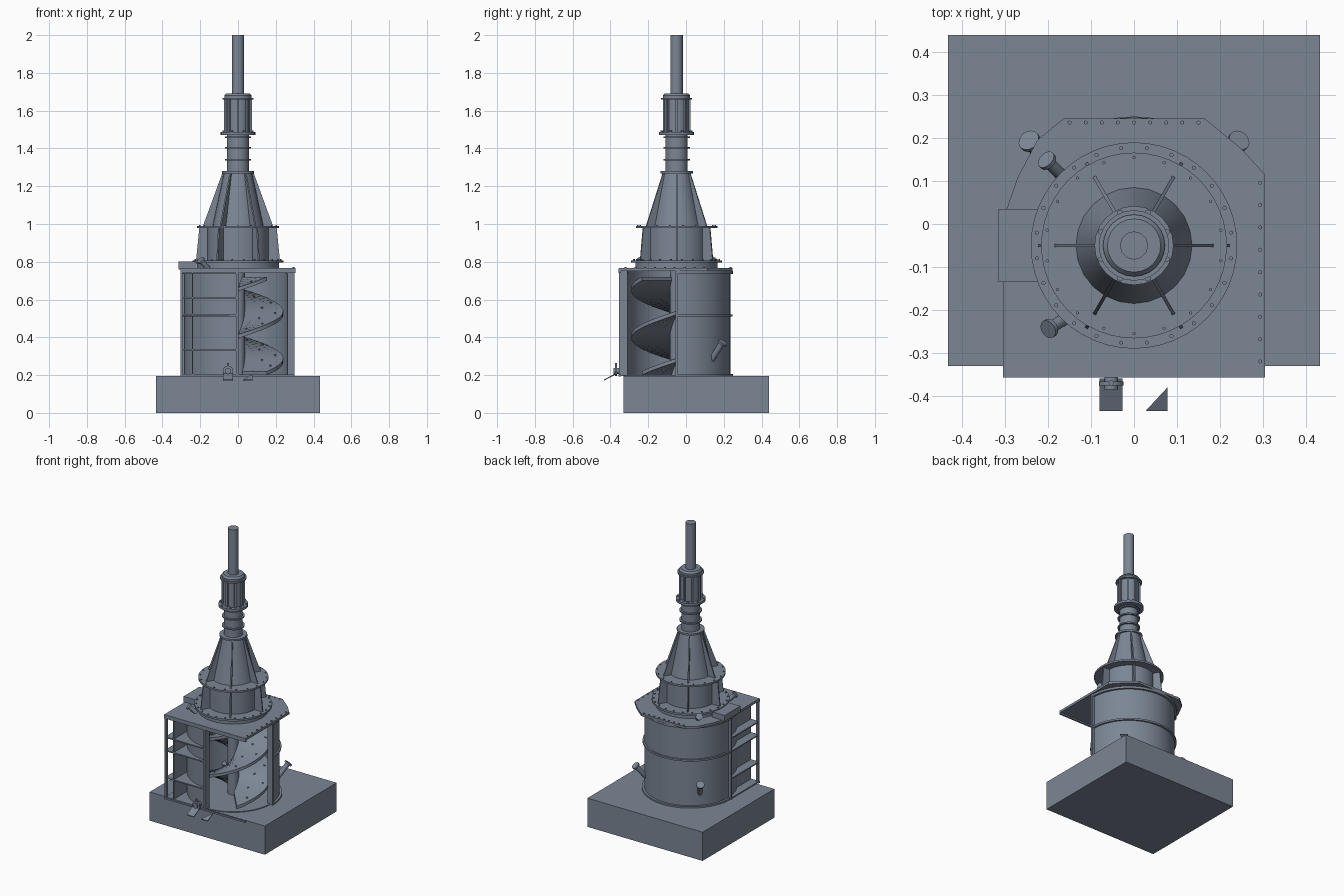
import bpy, bmesh, math
from mathutils import Vector, Matrix

cube = bpy.data.objects.get("Cube")
if cube:
    bpy.data.objects.remove(cube)

steel = bpy.data.materials.new("blue_grey_steel")
steel.use_nodes = True
colour = (0.2, 0.24, 0.3, 1)
steel.diffuse_color = colour
steel.node_tree.nodes["Principled BSDF"].inputs["Base Color"].default_value = colour

CY = -0.05  # y of the machine axis
TAU = math.tau


def finish(name, bm, smooth=True):
    bmesh.ops.recalc_face_normals(bm, faces=bm.faces)
    mesh = bpy.data.meshes.new(name)
    bm.to_mesh(mesh)
    bm.free()
    mesh.materials.append(steel)
    ob = bpy.data.objects.new(name, mesh)
    bpy.context.collection.objects.link(ob)
    if smooth:
        bpy.ops.object.select_all(action="DESELECT")
        ob.select_set(True)
        bpy.context.view_layer.objects.active = ob
        bpy.ops.object.shade_smooth_by_angle(angle=math.radians(35))
    return ob


def add_box(bm, lo, hi):
    lo, hi = Vector(lo), Vector(hi)
    mat = Matrix.Translation((lo + hi) / 2) @ Matrix.Diagonal((*(hi - lo), 1))
    bmesh.ops.create_cube(bm, size=1, matrix=mat)


def box(name, lo, hi):
    bm = bmesh.new()
    add_box(bm, lo, hi)
    return finish(name, bm, False)


def add_rod(bm, a, b, r1, r2=None, n=16):
    a, b = Vector(a), Vector(b)
    rot = (b - a).to_track_quat("Z", "Y").to_matrix().to_4x4()
    bmesh.ops.create_cone(bm, cap_ends=True, segments=n, radius1=r1, radius2=r2 or r1,
                          depth=(b - a).length, matrix=Matrix.Translation((a + b) / 2) @ rot)


def add_prism(bm, pts, shift):
    """Extrude a flat outline along a vector."""
    face = bm.faces.new([bm.verts.new(p) for p in pts])
    new = bmesh.ops.extrude_face_region(bm, geom=[face], use_keep_orig=True)["geom"]
    bmesh.ops.translate(bm, vec=shift, verts=[v for v in new if isinstance(v, bmesh.types.BMVert)])


def lathe(name, profile, start=0, end=360, n=48):
    """Sweep a closed (r, z) outline about the axis; part sweeps get end caps."""
    full = end - start == 360
    bm = bmesh.new()
    rings = []
    for i in range(n if full else n + 1):
        a = math.radians(start + (end - start) * i / n)
        rings.append([bm.verts.new((r * math.cos(a), CY + r * math.sin(a), z)) for r, z in profile])
    m = len(profile)
    for i in range(n):
        p, q = rings[i], rings[(i + 1) % len(rings)]
        for j in range(m):
            k = (j + 1) % m
            bm.faces.new((p[j], p[k], q[k], q[j]))
    if not full:
        bm.faces.new(rings[0])
        bm.faces.new(rings[-1])
    bmesh.ops.remove_doubles(bm, verts=bm.verts, dist=1e-5)
    return finish(name, bm)


def ring(name, r0, r1, z0, z1, start=0, end=360, n=48):
    return lathe(name, [(r0, z0), (r1, z0), (r1, z1), (r0, z1)], start, end, n)


def radial_plates(name, outline, count, thick=0.008):
    """Repeat a flat (r, z) outline around the axis."""
    bm = bmesh.new()
    for i in range(count):
        a = TAU * i / count
        out, side = Vector((math.cos(a), math.sin(a), 0)), Vector((-math.sin(a), math.cos(a), 0))
        pts = [Vector((0, CY, z)) + out * r - side * thick / 2 for r, z in outline]
        add_prism(bm, pts, side * thick)
    return finish(name, bm, False)


# Foundation block
box("foundation", (-0.433, -0.33, 0), (0.433, 0.44, 0.195))

# Mill shell with the front left quarter cut away
ring("mill_shell", 0.262, 0.285, 0.195, 0.75, 0, 270)
ring("shell_foot_flange", 0.28, 0.3, 0.195, 0.205, 0, 270)
ring("shell_middle_flange", 0.28, 0.296, 0.51, 0.522, 0, 270)
ring("shell_top_flange", 0.26, 0.298, 0.735, 0.75, 0, 270)
ring("mill_floor", 0.0, 0.28, 0.19, 0.2, 0, 360)

# Cover plate
bm = bmesh.new()
outline = [(-0.305, -0.355), (0.305, -0.355), (0.305, 0.115), (0.25, 0.175), (0.165, 0.245),
           (-0.165, 0.245), (-0.225, 0.195), (-0.27, 0.11), (-0.298, 0.03), (-0.305, -0.05)]
add_prism(bm, [(x, y, 0.75) for x, y in outline], (0, 0, 0.016))
finish("cover_plate", bm, False)
box("cover_side_block", (-0.315, -0.135, 0.76), (-0.22, 0.035, 0.802))

# Front right door frame with corner shelves wrapped around the shell
bm = bmesh.new()
arc = [(0.284 * math.cos(a), CY + 0.284 * math.sin(a)) for a in
       [math.pi + math.pi / 2 * i / 12 for i in range(13)]]
for z in (0.197, 0.33, 0.515, 0.605):
    pts = arc + [(0, -0.35), (-0.303, -0.35), (-0.303, CY)]
    add_prism(bm, [(x, y, z) for x, y in pts], (0, 0, 0.008))
finish("corner_shelves", bm, False)
bm = bmesh.new()
for lo, hi in (((-0.305, -0.355), (-0.293, -0.335)), ((-0.01, -0.355), (0.002, -0.31)),
               ((-0.305, -0.06), (-0.28, -0.048)), ((0.262, -0.056), (0.3, -0.044)),
               ((-0.244, -0.35), (-0.238, -0.2))):
    add_box(bm, (*lo, 0.195), (*hi, 0.752))
finish("frame_posts", bm, False)
box("frame_sill", (-0.305, -0.357, 0.192), (0.3, -0.345, 0.203))
box("frame_lintel", (-0.305, -0.357, 0.74), (0.305, -0.345, 0.765))

# Double-start screw
ring("screw_shaft", 0, 0.036, 0.2, 0.755, n=24)
for k, first in enumerate((-50, -230)):
    bm = bmesh.new()
    steps, prev, first_ring = 48, None, None
    for i in range(steps + 1):
        t = i / steps
        a, z = math.radians(first + 360 * t), 0.2 + 0.5 * t
        cur = [bm.verts.new((r * math.cos(a), CY + r * math.sin(a), z + h))
               for r, h in ((0.03, 0), (0.24, 0), (0.24, 0.02), (0.03, 0.02))]
        if prev:
            for j in range(4):
                m = (j + 1) % 4
                bm.faces.new((prev[j], prev[m], cur[m], cur[j]))
        else:
            bm.faces.new(cur)
        prev = cur
    bm.faces.new(prev)
    finish(f"screw_flight_{k + 1}", bm)
    bm = bmesh.new()
    for i in range(1, 18):
        t = i / 18
        a, z, r = math.radians(first + 360 * t), 0.218 + 0.5 * t, 0.2 if i % 2 else 0.13
        p = Vector((r * math.cos(a), CY + r * math.sin(a), z))
        add_rod(bm, p, p + Vector((0, 0, 0.008)), 0.006, n=6)
    finish(f"flight_bolts_{k + 1}", bm, False)

# Stepped pedestal, cone and gussets
ring("pedestal_base", 0, 0.218, 0.76, 0.795)
ring("pedestal_lower_flange", 0, 0.24, 0.795, 0.808)
ring("pedestal_drum", 0, 0.162, 0.808, 0.98)
ring("pedestal_upper_flange", 0, 0.216, 0.978, 0.99)
radial_plates("drum_gussets", [(0.15, 0.808), (0.222, 0.808), (0.205, 0.978), (0.15, 0.978)], 6)
lathe("drive_cone", [(0, 0.99), (0.135, 0.99), (0.075, 1.27), (0, 1.27)], n=24)
radial_plates("cone_gussets", [(0.12, 0.99), (0.185, 0.99), (0.083, 1.27), (0.07, 1.27)], 6)

# Coupling neck with collars
ring("cone_top_flange", 0, 0.086, 1.268, 1.28, n=24)
ring("coupling_neck", 0, 0.058, 1.28, 1.47, n=24)
for i, z in enumerate((1.335, 1.4, 1.455)):
    ring(f"neck_collar_{i + 1}", 0.05, 0.07, z, z + 0.008, n=24)

# Motor and output shaft
ring("motor_foot_flange", 0, 0.092, 1.472, 1.488, n=24)
ring("motor_body", 0, 0.064, 1.488, 1.66, n=24)
radial_plates("motor_ribs", [(0.05, 1.488), (0.073, 1.488), (0.073, 1.66), (0.05, 1.66)], 8, 0.012)
ring("motor_top_flange", 0, 0.082, 1.658, 1.668, n=24)
lathe("motor_cap", [(0, 1.668), (0.072, 1.668), (0.072, 1.68), (0.062, 1.692), (0, 1.692)], n=24)
ring("top_shaft", 0, 0.033, 1.69, 2.0, n=12)

# Flange bolts
bm = bmesh.new()
for r, z, count, size in ((0.228, 0.806, 24, 0.005), (0.205, 0.988, 18, 0.004),
                          (0.083, 1.486, 8, 0.007)):
    for i in range(count):
        a = TAU * (i + 0.5) / count
        p = Vector((r * math.cos(a), CY + r * math.sin(a), z))
        add_rod(bm, p, p + Vector((0, 0, 0.008)), size, n=6)
for i in range(9):
    for p in ((-0.15 + i * 0.0375, 0.236, 0.765), (0.294, -0.32 + i * 0.052, 0.765)):
        add_rod(bm, p, Vector(p) + Vector((0, 0, 0.007)), 0.005, n=6)
finish("flange_bolts", bm, False)

# Angled nozzles on the back of the shell and on the cover
for name, a, b, r in (("back_left_nozzle", (0.19, 0.125, 0.265), (0.245, 0.195, 0.375), 0.016),
                      ("back_right_nozzle", (-0.19, 0.125, 0.265), (-0.245, 0.195, 0.375), 0.016),
                      ("cover_back_nozzle", (-0.165, 0.11, 0.765), (-0.205, 0.15, 0.81), 0.014),
                      ("cover_front_nozzle", (-0.16, -0.22, 0.765), (-0.2, -0.245, 0.81), 0.014)):
    a, b = Vector(a), Vector(b)
    bm = bmesh.new()
    add_rod(bm, a, b, r)
    add_rod(bm, b - (b - a).normalized() * 0.01, b, r * 1.6)
    finish(name, bm)

# Drain valve and sloping chutes at the front foot
bm = bmesh.new()
add_rod(bm, (-0.053, -0.34, 0.222), (-0.053, -0.385, 0.222), 0.016)
add_rod(bm, (-0.053, -0.366, 0.222), (-0.053, -0.376, 0.222), 0.028)
add_rod(bm, (-0.053, -0.37, 0.222), (-0.053, -0.37, 0.265), 0.006)
finish("drain_valve", bm)
bm = bmesh.new()
add_prism(bm, [(-0.08, -0.36, 0.21), (-0.027, -0.36, 0.21), (-0.027, -0.435, 0.17),
               (-0.08, -0.435, 0.17)], (0, 0, 0.006))
add_prism(bm, [(0.027, -0.435, 0.17), (0.078, -0.435, 0.17), (0.078, -0.38, 0.2)], (0, 0, 0.006))
finish("drain_chutes", bm, False)
